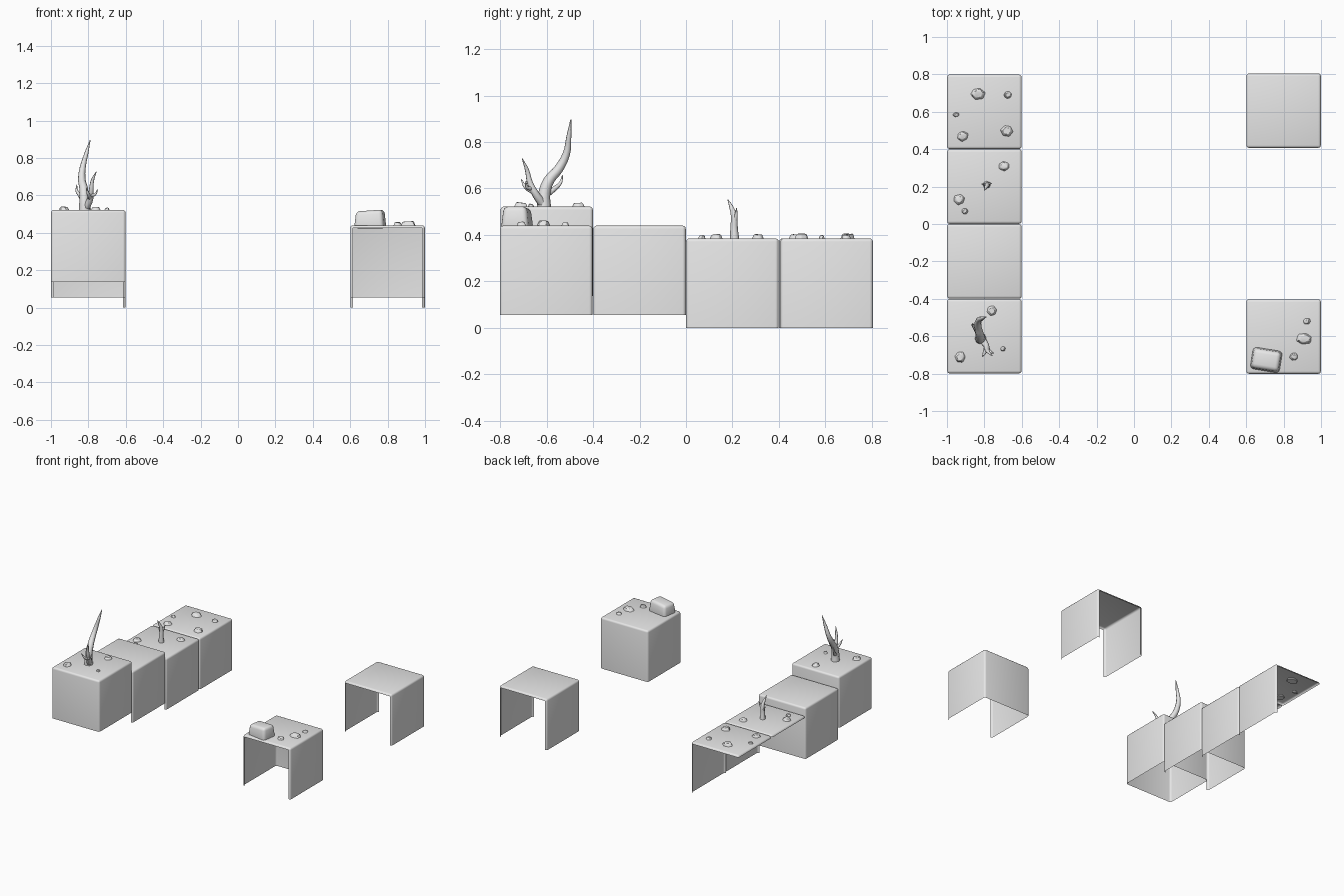
import bpy, bmesh, math, random
from mathutils import Vector, Matrix

if "Cube" in bpy.data.objects:
    bpy.data.objects.remove(bpy.data.objects["Cube"])

random.seed(4)
gray = bpy.data.materials.new("plain_gray")
gray.diffuse_color = (0.8, 0.8, 0.8, 1)
gray.use_nodes = True
gray.node_tree.nodes["Principled BSDF"].inputs["Base Color"].default_value = gray.diffuse_color


def finish(ob, angle=40):
    ob.data.materials.clear()
    ob.data.materials.append(gray)
    bpy.ops.object.select_all(action='DESELECT')
    ob.select_set(True)
    bpy.context.view_layer.objects.active = ob
    bpy.ops.object.shade_smooth_by_angle(angle=math.radians(angle))


def add_mesh(name, bm, angle=40):
    me = bpy.data.meshes.new(name)
    bm.to_mesh(me)
    bm.free()
    ob = bpy.data.objects.new(name, me)
    bpy.context.collection.objects.link(ob)
    finish(ob, angle)
    return ob


SIDES = {'left': Vector((-1, 0, 0)), 'right': Vector((1, 0, 0)),
         'front': Vector((0, -1, 0)), 'back': Vector((0, 1, 0))}


# open ground block: softly bevelled top with only the listed side walls
def block(name, x, y, z0, walls, size=0.398, height=0.385):
    bm = bmesh.new()
    bmesh.ops.create_cube(bm, size=1, matrix=Matrix.Translation((x, y, z0 + height / 2))
                          @ Matrix.Diagonal((size, size, height, 1)))
    edges = [e for e in bm.edges if max(v.co.z for v in e.verts) > z0 + 0.1]
    bmesh.ops.bevel(bm, geom=edges, offset=0.014, segments=3, profile=0.5, affect='EDGES')
    bm.normal_update()
    drop = []
    for f in bm.faces:
        n = f.normal
        if n.z < -0.5:
            drop.append(f)
        elif f.calc_center_median().z < z0 + height - 0.02:
            if not any(n.dot(SIDES[w]) > 0.2 for w in walls):
                drop.append(f)
    bmesh.ops.delete(bm, geom=drop, context='FACES')
    return add_mesh(name, bm)


block("block_four_walls", -0.8, -0.6, 0.137, ['left', 'right', 'front', 'back'])
block("block_three_walls", -0.8, -0.2, 0.055, ['left', 'right', 'back'])
block("block_one_wall_middle", -0.8, 0.2, 0.0, ['right'])
block("block_one_wall_end", -0.8, 0.6, 0.0, ['right'])
block("block_three_walls_rocky", 0.8, -0.602, 0.055, ['left', 'right', 'back'])
block("block_two_walls", 0.8, 0.606, 0.0, ['left', 'right'])


# small faceted pebble, slightly sunk into the block top
def pebble(x, y, z, rx, ry):
    h = 0.018 + 0.35 * min(rx, ry)
    bm = bmesh.new()
    bmesh.ops.create_cone(bm, cap_ends=True, segments=6, radius1=1, radius2=0.62, depth=1)
    for v in bm.verts:
        v.co.x *= random.uniform(0.85, 1.1)
        v.co.y *= random.uniform(0.85, 1.1)
        if v.co.z > 0:
            v.co.z += random.uniform(-0.2, 0.05)
    spin = Matrix.Rotation(random.uniform(0, 1), 4, 'Z')
    bm.transform(Matrix.Translation((x, y, z - 0.01 + h / 2))
                 @ Matrix.Diagonal((rx, ry, h, 1)) @ spin)
    bmesh.ops.bevel(bm, geom=bm.edges[:], offset=0.004, segments=1, affect='EDGES')
    add_mesh("pebble", bm, 30)


TOP_A, TOP_E, TOP_CD = 0.522, 0.44, 0.385
for p in [(-0.93, -0.71, TOP_A, .036, .037), (-0.76, -0.465, TOP_A, .033, .033),
          (-0.70, -0.667, TOP_A, .018, .018),
          (0.925, -0.52, TOP_E, .026, .023), (0.91, -0.613, TOP_E, .05, .037),
          (0.855, -0.71, TOP_E, .028, .026),
          (-0.695, 0.31, TOP_CD, .036, .032), (-0.935, 0.13, TOP_CD, .036, .034),
          (-0.905, 0.068, TOP_CD, .023, .02),
          (-0.835, 0.697, TOP_CD, .046, .038), (-0.675, 0.69, TOP_CD, .028, .025),
          (-0.95, 0.585, TOP_CD, .024, .016), (-0.915, 0.47, TOP_CD, .038, .034),
          (-0.68, 0.498, TOP_CD, .04, .036)]:
    pebble(*p)

# large boulder
bm = bmesh.new()
bmesh.ops.create_cube(bm, size=1)
for v in bm.verts:
    if v.co.z > 0:
        v.co.x *= 0.88
        v.co.y *= 0.82
        if v.co.x < 0:
            v.co.z -= 0.1
bm.transform(Matrix.Translation((0.707, -0.727, 0.474)) @ Matrix.Rotation(-0.16, 4, 'Z')
             @ Matrix.Diagonal((0.162, 0.122, 0.1, 1)))
bmesh.ops.bevel(bm, geom=bm.edges[:], offset=0.02, segments=3, profile=0.5, affect='EDGES')
add_mesh("boulder", bm)


# tapered bare branches: each path is a list of (x, y, z, radius)
def branches(name, paths):
    cu = bpy.data.curves.new(name, 'CURVE')
    cu.dimensions = '3D'
    cu.bevel_depth = 1.0
    cu.bevel_resolution = 2
    cu.resolution_u = 4
    cu.use_fill_caps = True
    for path in paths:
        sp = cu.splines.new('BEZIER')
        sp.bezier_points.add(len(path) - 1)
        for bp, (x, y, z, r) in zip(sp.bezier_points, path):
            bp.co = (x, y, z)
            bp.radius = r
            bp.handle_left_type = bp.handle_right_type = 'AUTO'
    ob = bpy.data.objects.new(name, cu)
    bpy.context.collection.objects.link(ob)
    bpy.ops.object.select_all(action='DESELECT')
    ob.select_set(True)
    bpy.context.view_layer.objects.active = ob
    bpy.ops.object.convert(target='MESH')
    finish(bpy.context.view_layer.objects.active, 50)


branches("dead_tree", [
    # trunk and tall branch
    [(-.82, -.612, .505, .032), (-.822, -.61, .58, .026), (-.825, -.59, .635, .023),
     (-.835, -.548, .685, .02), (-.83, -.515, .75, .016), (-.812, -.505, .82, .011),
     (-.79, -.496, .897, .002)],
    # short twig on the tall side
    [(-.825, -.605, .57, .014), (-.845, -.565, .6, .011), (-.862, -.54, .625, .007),
     (-.862, -.532, .657, .002)],
    # second branch and its twig
    [(-.815, -.615, .53, .02), (-.79, -.65, .58, .016), (-.785, -.672, .625, .013),
     (-.778, -.685, .68, .009), (-.757, -.705, .728, .002)],
    [(-.79, -.655, .585, .012), (-.8, -.69, .605, .009), (-.812, -.71, .64, .002)],
    [(-.785, -.665, .6, .01), (-.765, -.685, .605, .007), (-.75, -.69, .632, .002)],
])
branches("dead_sapling", [
    [(-.787, .21, .37, .021), (-.787, .207, .43, .016), (-.785, .207, .48, .014),
     (-.792, .195, .52, .009), (-.80, .18, .552, .002)],
    [(-.787, .208, .45, .012), (-.775, .215, .48, .008), (-.762, .218, .515, .002)],
    [(-.787, .208, .44, .009), (-.8, .212, .46, .006), (-.815, .215, .485, .002)],
])
